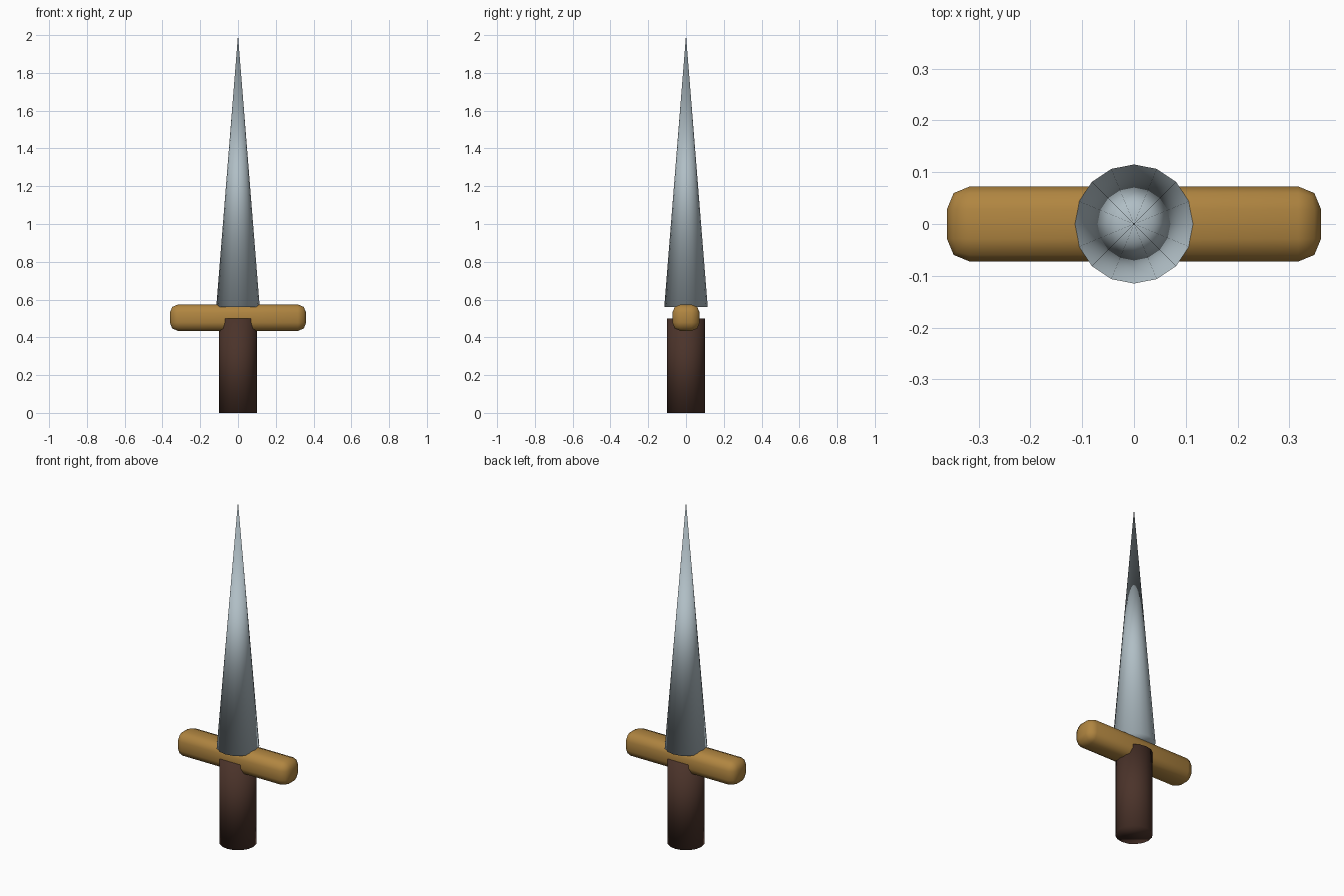
import bpy

if "Cube" in bpy.data.objects:
    bpy.data.objects.remove(bpy.data.objects["Cube"])


def material(name, rgb):
    mat = bpy.data.materials.new(name)
    mat.diffuse_color = (*rgb, 1.0)
    mat.use_nodes = True
    mat.node_tree.nodes["Principled BSDF"].inputs["Base Color"].default_value = mat.diffuse_color
    return mat


def finish(name, mat):
    # Name, colour and smooth the active object
    obj = bpy.context.object
    obj.name = name
    obj.data.materials.append(mat)
    bpy.ops.object.shade_smooth()
    return obj


steel = material("steel grey", (0.434, 0.515, 0.558))
brass = material("brass", (0.434, 0.235, 0.052))
wood = material("dark brown", (0.070, 0.033, 0.023))

# Handle: plain round grip
bpy.ops.mesh.primitive_cylinder_add(vertices=16, radius=0.1, depth=0.5,
                                    location=(0, 0, 0.25))
finish("handle", wood)

# Crossguard: bar with rounded edges
bpy.ops.mesh.primitive_cube_add(size=1, location=(0, 0, 0.504))
guard = finish("crossguard", brass)
guard.scale = (0.722, 0.145, 0.14)
bpy.ops.object.transform_apply(location=False, rotation=False, scale=True)
bevel = guard.modifiers.new("rounded edges", 'BEVEL')
bevel.width = 0.044
bevel.segments = 2

# Blade: long tapered spike
bpy.ops.mesh.primitive_cone_add(vertices=16, radius1=0.115, radius2=0,
                                depth=1.44, location=(0, 0, 1.28))
finish("blade", steel)
